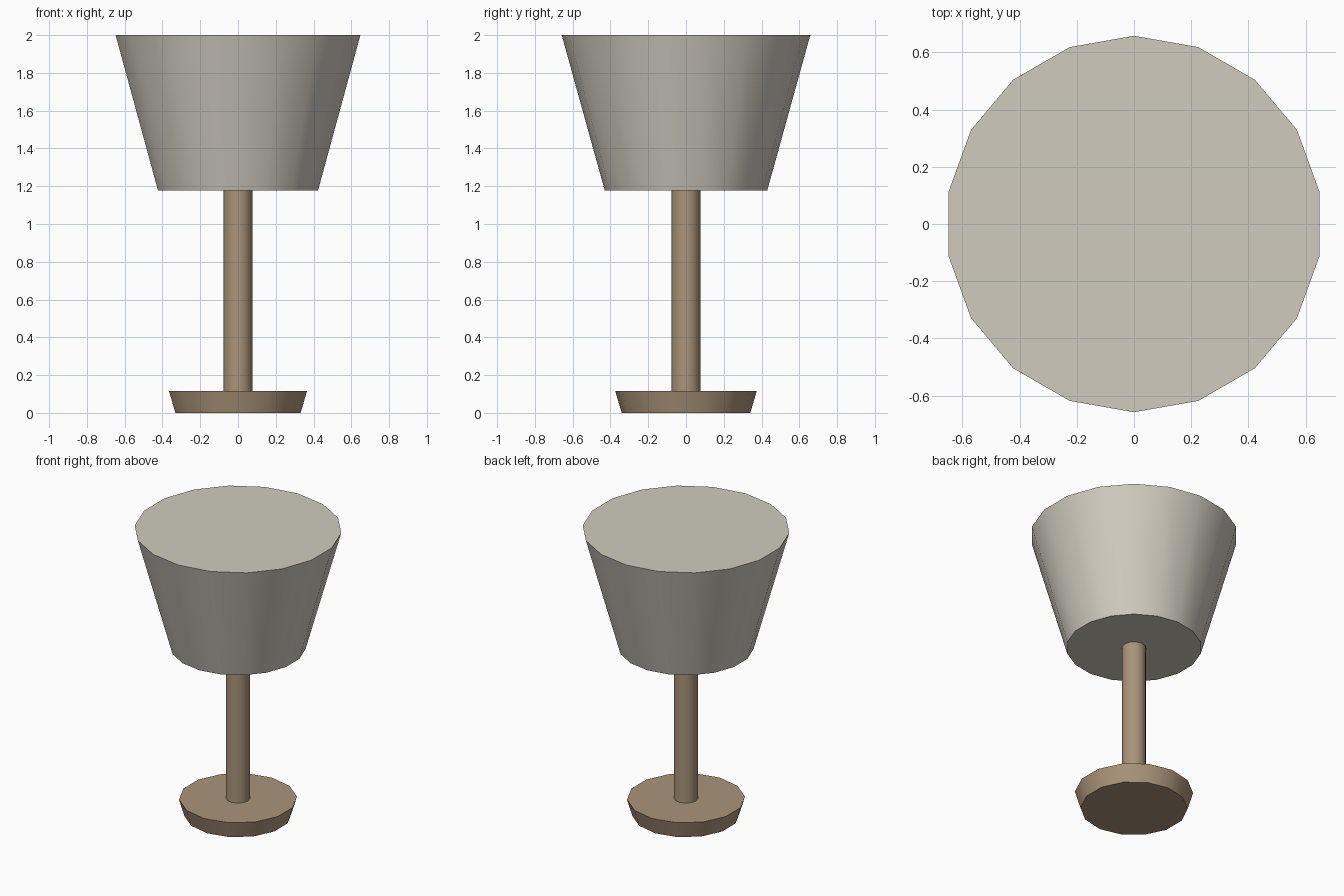
import bpy
import math

if "Cube" in bpy.data.objects:
    bpy.data.objects.remove(bpy.data.objects["Cube"], do_unlink=True)


def make_material(name, rgb):
    mat = bpy.data.materials.new(name)
    mat.use_nodes = True
    colour = (*rgb, 1.0)
    mat.diffuse_color = colour
    mat.node_tree.nodes["Principled BSDF"].inputs["Base Color"].default_value = colour
    return mat


def tapered_part(name, sides, r_bottom, r_top, z_bottom, z_top, mat):
    """Capped cone section with a corner on the y axis and smooth sides."""
    bpy.ops.mesh.primitive_cone_add(
        vertices=sides, radius1=r_bottom, radius2=r_top,
        depth=z_top - z_bottom, end_fill_type='NGON',
        location=(0, 0, (z_bottom + z_top) / 2))
    obj = bpy.context.object
    obj.name = name
    obj.data.materials.append(mat)
    bpy.ops.object.shade_smooth_by_angle(angle=math.radians(40))
    return obj


wood = make_material("warm brown wood", (0.40, 0.295, 0.19))
fabric = make_material("pale beige fabric", (0.63, 0.60, 0.52))

# Foot, stem and shade
tapered_part("base", 14, 0.34, 0.375, 0.0, 0.117, wood)
tapered_part("stem", 12, 0.077, 0.077, 0.117, 1.177, wood)
tapered_part("shade", 18, 0.43, 0.658, 1.177, 2.0, fabric)
